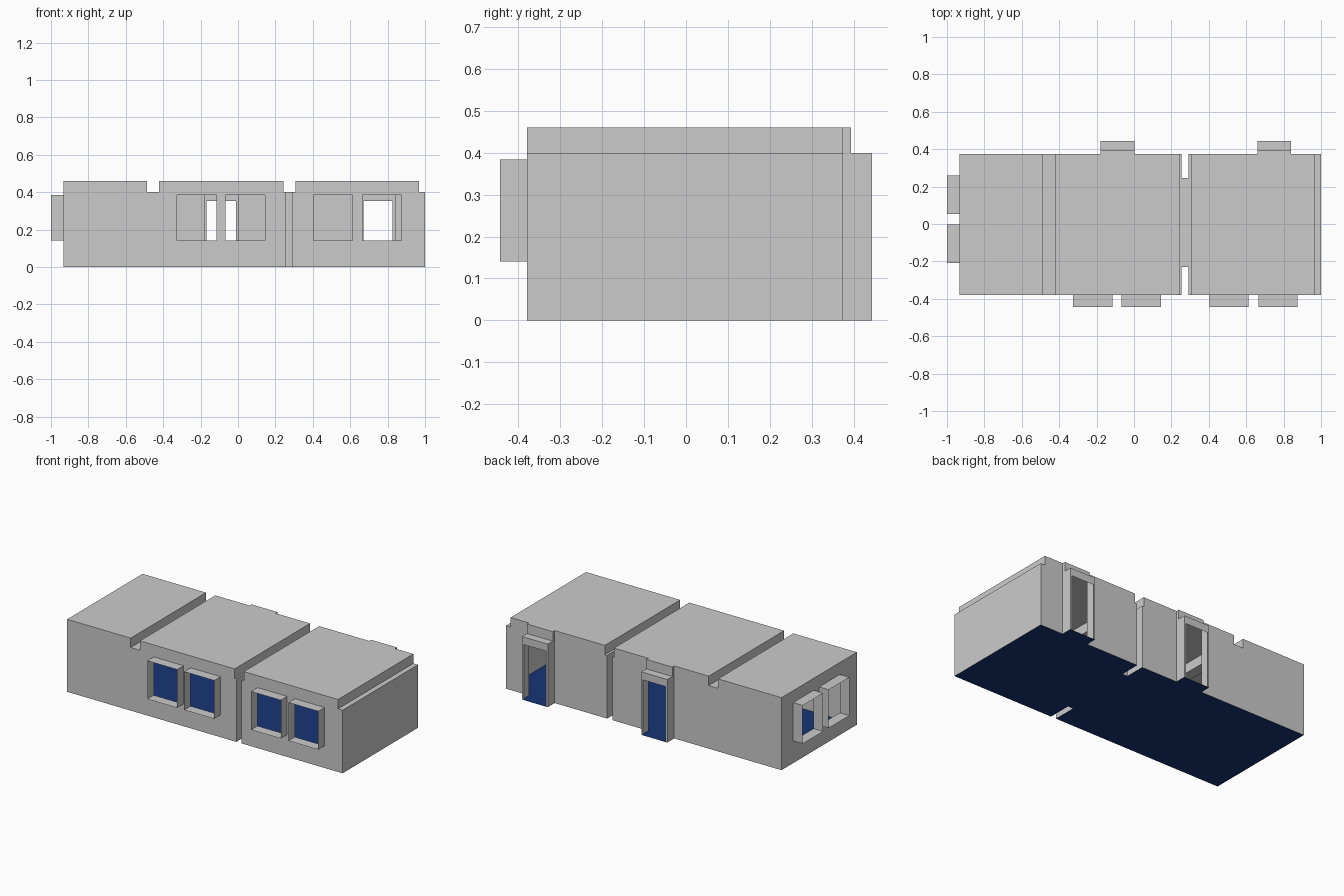
import bpy, bmesh

if "Cube" in bpy.data.objects:
    bpy.data.objects.remove(bpy.data.objects["Cube"])

# Main dimensions
X0, X1, YF, YB = -0.933, 1.0, -0.38, 0.375
EAVE, TOP, OUT = 0.40, 0.46, 0.444
BAYS = [(X0, -0.487), (-0.422, 0.243), (0.307, 0.968)]      # raised roof bays
NX0, NX1 = 0.254, 0.291                                      # full-height slot
NYF, NYB = -0.23, 0.246                                      # slot depths
WZ0, WZ1 = 0.141, 0.384
FRONT_WIN = [(-0.325, -0.116), (-0.067, 0.144), (0.403, 0.611), (0.665, 0.874)]
SIDE_WIN = [(-0.209, -0.002), (0.053, 0.258)]
DOORS = [(-0.180, 0.002), (0.659, 0.839)]


def panel(bm, axis, pos, solids, holes=(), flip=False):
    """Flat sheet across an axis: union of (u0, v0, u1, v1) rectangles minus holes."""
    rects = list(solids) + list(holes)
    us = sorted({r[i] for r in rects for i in (0, 2)})
    vs = sorted({r[i] for r in rects for i in (1, 3)})

    def inside(rs, u, v):
        return any(r[0] < u < r[2] and r[1] < v < r[3] for r in rs)

    for a, b in zip(us, us[1:]):
        for c, d in zip(vs, vs[1:]):
            mu, mv = (a + b) / 2, (c + d) / 2
            if not inside(solids, mu, mv) or inside(holes, mu, mv):
                continue
            pts = [(a, c), (b, c), (b, d), (a, d)]
            if flip:
                pts.reverse()
            co = {'x': lambda u, v: (pos, u, v),
                  'y': lambda u, v: (u, pos, v),
                  'z': lambda u, v: (u, v, pos)}[axis]
            bm.faces.new([bm.verts.new(co(u, v)) for u, v in pts])


def finish(bm, name, mat=None):
    bmesh.ops.remove_doubles(bm, verts=bm.verts, dist=1e-5)
    me = bpy.data.meshes.new(name)
    bm.to_mesh(me)
    bm.free()
    ob = bpy.data.objects.new(name, me)
    bpy.context.collection.objects.link(ob)
    if mat:
        me.materials.append(mat)
    return ob


# Floor: blue sheet with door thresholds and slot cutouts
blue = bpy.data.materials.new("floor_blue")
blue.diffuse_color = (0.008, 0.035, 0.18, 1)
blue.use_nodes = True
blue.node_tree.nodes["Principled BSDF"].inputs["Base Color"].default_value = blue.diffuse_color
bm = bmesh.new()
panel(bm, 'z', 0, [(X0, YF, X1, YB)] + [(a, YB, b, OUT) for a, b in DOORS],
      [(NX0, YF, NX1, NYF), (NX0, NYB, NX1, YB)])
finish(bm, "floor", blue)

# Long walls, stepped along the top like the roof
outline = [(X0, 0, X1, EAVE)] + [(a, EAVE, b, TOP) for a, b in BAYS]
slot = (NX0, 0, NX1, EAVE)
bm = bmesh.new()
panel(bm, 'y', YF, outline, [slot] + [(a, WZ0, b, WZ1) for a, b in FRONT_WIN])
finish(bm, "front_wall")
bm = bmesh.new()
panel(bm, 'y', YB, outline, [slot] + [(a, 0, b, TOP) for a, b in DOORS], flip=True)
finish(bm, "back_wall")

# End walls
bm = bmesh.new()
panel(bm, 'x', X0, [(YF, 0, YB, TOP)], [(a, WZ0, b, WZ1) for a, b in SIDE_WIN], flip=True)
finish(bm, "left_wall")
bm = bmesh.new()
panel(bm, 'x', X1, [(YF, 0, YB, EAVE)])
finish(bm, "right_wall")

# Roof: raised bays, low channels and the risers between them
bm = bmesh.new()
panel(bm, 'z', TOP, [(a, YF, b, YB) for a, b in BAYS])
ends = [b for a, b in BAYS]
starts = [a for a, b in BAYS[1:]] + [X1]
panel(bm, 'z', EAVE, [(e, YF, s, YB) for e, s in zip(ends, starts)],
      [(NX0, YF, NX1, NYF), (NX0, NYB, NX1, YB)])
for e in ends:
    panel(bm, 'x', e, [(YF, EAVE, YB, TOP)])
for s in starts[:-1]:
    panel(bm, 'x', s, [(YF, EAVE, YB, TOP)], flip=True)
finish(bm, "roof")

# Slot linings front and back
bm = bmesh.new()
for y0, y1, y_in, flip in [(YF, NYF, NYF, False), (NYB, YB, NYB, True)]:
    panel(bm, 'x', NX0, [(y0, 0, y1, EAVE)])
    panel(bm, 'x', NX1, [(y0, 0, y1, EAVE)], flip=True)
    panel(bm, 'y', y_in, [slot], flip=flip)
finish(bm, "slot_linings")

# Window surrounds: thin open boxes standing out from the walls
bm = bmesh.new()
for a, b in FRONT_WIN:
    panel(bm, 'x', a, [(-OUT, WZ0, YF, WZ1)], flip=True)
    panel(bm, 'x', b, [(-OUT, WZ0, YF, WZ1)])
    panel(bm, 'z', WZ0, [(a, -OUT, b, YF)], flip=True)
    panel(bm, 'z', WZ1, [(a, -OUT, b, YF)])
finish(bm, "front_window_surrounds")
bm = bmesh.new()
for a, b in SIDE_WIN:
    panel(bm, 'y', a, [(-1, WZ0, X0, WZ1)])
    panel(bm, 'y', b, [(-1, WZ0, X0, WZ1)], flip=True)
    panel(bm, 'z', WZ0, [(-1, a, X0, b)], flip=True)
    panel(bm, 'z', WZ1, [(-1, a, X0, b)])
finish(bm, "side_window_surrounds")

# Door porches: stepped box with a framed opening
STEP, TRIM, LINTEL = 0.394, 0.012, 0.352
for i, (a, b) in enumerate(DOORS):
    bm = bmesh.new()
    side = [(YB, 0, OUT, EAVE), (YB, EAVE, STEP, TOP)]
    panel(bm, 'x', a, side, flip=True)
    panel(bm, 'x', b, side)
    panel(bm, 'z', TOP, [(a, YB, b, STEP)])
    panel(bm, 'y', STEP, [(a, EAVE, b, TOP)], flip=True)
    panel(bm, 'z', EAVE, [(a, STEP, b, OUT)])
    panel(bm, 'y', OUT, [(a, 0, b, EAVE)], [(a + TRIM, 0, b - TRIM, LINTEL)], flip=True)
    finish(bm, f"door_porch_{i + 1}")
